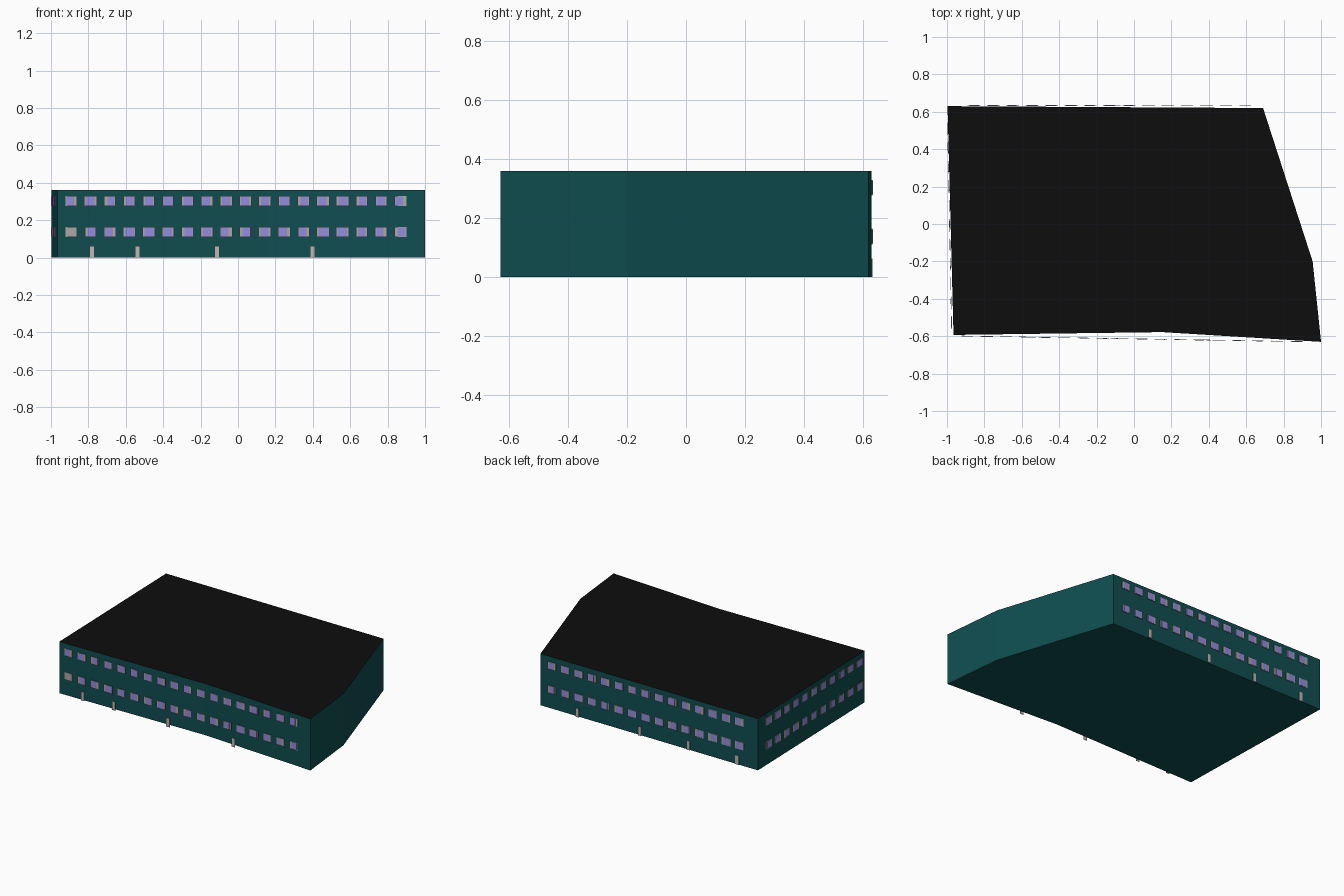
import bpy, bmesh, random
from mathutils import Vector, Matrix

if "Cube" in bpy.data.objects:
    bpy.data.objects.remove(bpy.data.objects["Cube"])

random.seed(4)
HEIGHT = 0.36
PLAN = [(-0.997, 0.63), (-0.965, -0.593), (0.15, -0.578), (1.0, -0.63),
        (0.955, -0.2), (0.69, 0.62)]


def material(name, rgb):
    m = bpy.data.materials.new(name)
    m.diffuse_color = (*rgb, 1)
    m.use_nodes = True
    m.node_tree.nodes["Principled BSDF"].inputs["Base Color"].default_value = m.diffuse_color
    return m


TEAL = material("teal wall", (0.005, 0.075, 0.08))
BLACK = material("black roof", (0.004, 0.004, 0.004))
FRAME = material("grey frame", (0.42, 0.39, 0.39))
GLASS = material("violet glass", (0.30, 0.26, 0.72))
DOOR = material("pale door", (0.5, 0.48, 0.46))


def finish(name, bm, mat):
    me = bpy.data.meshes.new(name)
    bm.to_mesh(me)
    bm.free()
    me.materials.append(mat)
    ob = bpy.data.objects.new(name, me)
    bpy.context.collection.objects.link(ob)
    return ob


def add_box(bm, frame, centre, size):
    scale = Matrix.Diagonal((*size, 1))
    bmesh.ops.create_cube(bm, size=1, matrix=frame @ Matrix.Translation(centre) @ scale)


# Outer walls and floor
bm = bmesh.new()
low = [bm.verts.new((x, y, 0)) for x, y in PLAN]
high = [bm.verts.new((x, y, HEIGHT)) for x, y in PLAN]
n = len(PLAN)
for i in range(n):
    j = (i + 1) % n
    bm.faces.new((low[i], low[j], high[j], high[i]))
bm.faces.new(low[::-1])
finish("walls", bm, TEAL)

# Flat roof
bm = bmesh.new()
bm.faces.new([bm.verts.new((x, y, HEIGHT)) for x, y in PLAN])
finish("roof", bm, BLACK)


def facade(name, start, end, first, count, doors, blank_first=False):
    """Windows and doors along a straight line; local x along it, -y outward."""
    a, b = Vector((*start, 0)), Vector((*end, 0))
    along = (b - a).normalized()
    inward = Vector((0, 0, 1)).cross(along)
    frame = Matrix((along, inward, Vector((0, 0, 1)))).transposed().to_4x4()
    frame.translation = a
    frames, panes, leaves = bmesh.new(), bmesh.new(), bmesh.new()
    for i in range(count):
        x = first + i * 0.1036
        for z in (0.137, 0.303):
            # Frame with a pane of slightly varying width in front
            w = random.uniform(0.06, 0.07)
            add_box(frames, frame, (x, 0, z), (w, 0.003, 0.053))
            if blank_first and i == 0 and z < 0.2:
                continue
            pw = w * random.uniform(0.6, 0.78)
            shift = random.uniform(-0.5, 0.5) * (w - pw) * 0.6
            add_box(panes, frame, (x + shift, -0.0015, z), (pw, 0.002, 0.047))
    for x in doors:
        add_box(leaves, frame, (x, 0, 0.031), (0.026, 0.003, 0.062))
    finish(name + "_window_frames", frames, FRAME)
    finish(name + "_window_panes", panes, GLASS)
    if doors:
        finish(name + "_doors", leaves, DOOR)
    else:
        leaves.free()


# Front, back and left facades; the right side is blank
facade("front", (-0.967, -0.598), (1.0, -0.63), 0.075, 18,
       (0.187, 0.43, 0.855, 1.365), True)
facade("back", (0.69, 0.632), (-0.997, 0.633), 0.095, 15,
       (0.292, 0.775, 1.15, 1.527))
facade("left", (-0.998, 0.63), (-0.974, -0.593), 0.12, 11, ())
